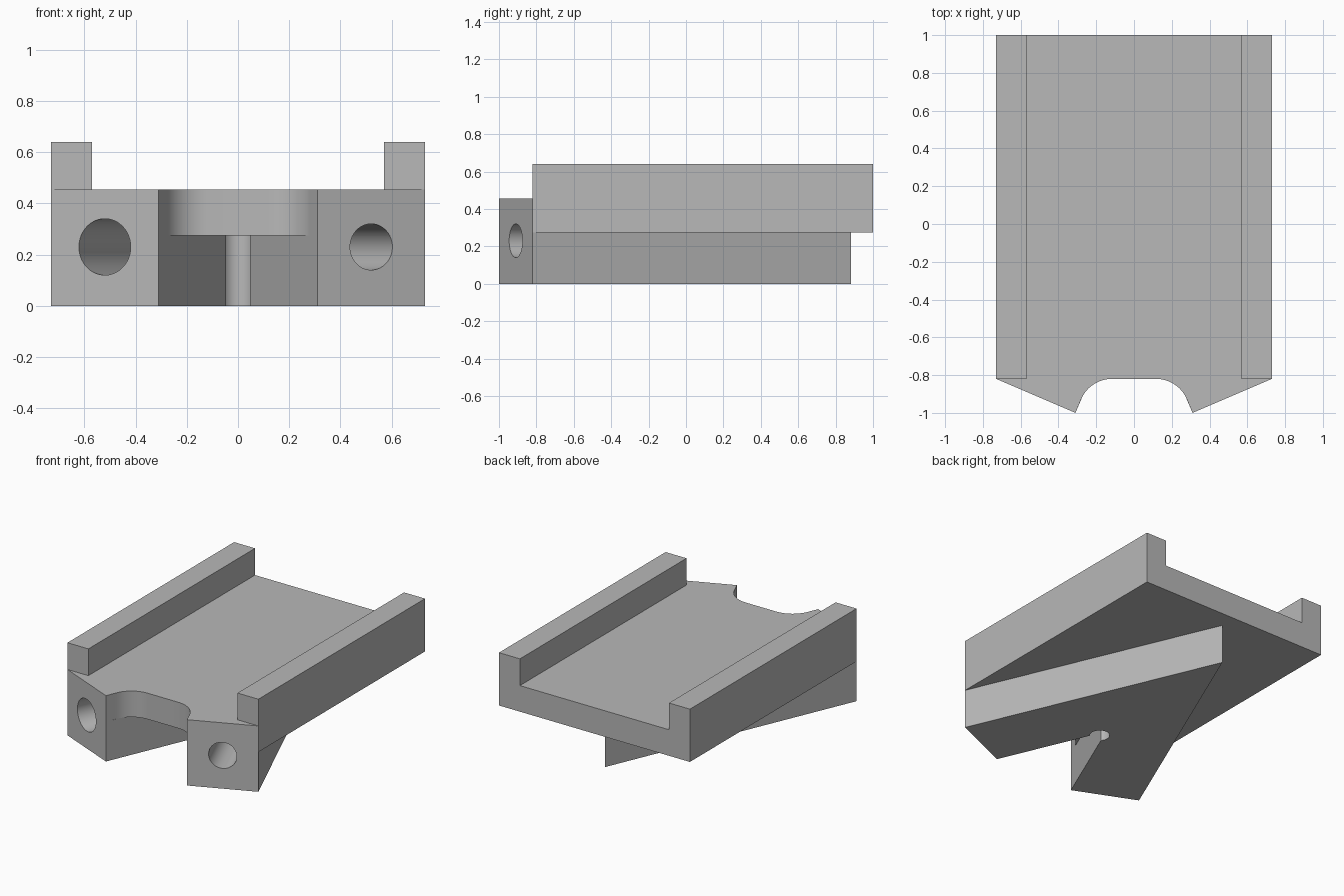
import bpy, bmesh
from math import cos, sin, radians, hypot
from mathutils import Vector

cube = bpy.data.objects.get("Cube")
if cube:
    bpy.data.objects.remove(cube, do_unlink=True)

grey = bpy.data.materials.new("light_grey")
grey.use_nodes = True
GREY = (0.48, 0.48, 0.48, 1)
grey.diffuse_color = GREY
grey.node_tree.nodes["Principled BSDF"].inputs["Base Color"].default_value = GREY

HALF_W, SHOULDER = 0.73, -0.82      # half width and start of the rails
NOSE_X = 0.31                       # inner corner of each front nose
FLOOR, DECK, RAIL_TOP = 0.275, 0.455, 0.64
SLOPE = (HALF_W - NOSE_X) / (1 + SHOULDER)
LENGTH = hypot(1, SLOPE)
LEG_DIR = Vector((1 / LENGTH, SLOPE / LENGTH, 0))   # left-to-centre leg direction


def link(name, bm):
    bmesh.ops.recalc_face_normals(bm, faces=bm.faces)
    mesh = bpy.data.meshes.new(name)
    bm.to_mesh(mesh)
    bm.free()
    mesh.materials.append(grey)
    obj = bpy.data.objects.new(name, mesh)
    bpy.context.collection.objects.link(obj)
    return obj


def prism(name, outline, z0, z1):
    """Extrude a flat outline from z0 up to z1."""
    bm = bmesh.new()
    face = bm.faces.new([bm.verts.new((x, y, z0)) for x, y in outline])
    top = bmesh.ops.extrude_face_region(bm, geom=[face])["geom"]
    bmesh.ops.translate(bm, vec=(0, 0, z1 - z0),
                        verts=[v for v in top if isinstance(v, bmesh.types.BMVert)])
    return link(name, bm)


def rod(name, centre, direction, radius, length):
    """Cylinder used as a cutter."""
    bm = bmesh.new()
    bmesh.ops.create_cone(bm, cap_ends=True, segments=64, radius1=radius,
                          radius2=radius, depth=length)
    obj = link(name, bm)
    obj.location = centre
    obj.rotation_mode = 'QUATERNION'
    obj.rotation_quaternion = Vector((0, 0, 1)).rotation_difference(direction)
    obj.hide_render = True
    return obj


def select(obj):
    bpy.ops.object.select_all(action='DESELECT')
    obj.select_set(True)
    bpy.context.view_layer.objects.active = obj


def cut(obj, cutters):
    select(obj)
    for cutter in cutters:
        mod = obj.modifiers.new("cut", 'BOOLEAN')
        mod.operation = 'DIFFERENCE'
        mod.solver = 'EXACT'
        mod.object = cutter
        bpy.ops.object.modifier_apply(modifier=mod.name)


# Deck plate with a filleted notch between two slanted noses
radius, arc_x = 0.177, 0.117
arc = []
for i in range(17):
    a = radians(157.4 - 67.4 * i / 16)
    arc.append((-arc_x + radius * cos(a), SHOULDER - radius + radius * sin(a)))
left_half = [(-HALF_W, 1), (-HALF_W, SHOULDER), (-NOSE_X, -1)] + arc
outline = left_half + [(-x, y) for x, y in reversed(left_half)]
deck = prism("deck_plate", outline, FLOOR, DECK)

# V-shaped legs underneath, meeting at the back
tip = SHOULDER + HALF_W * SLOPE
crotch = -1 + NOSE_X * SLOPE
legs = prism("v_legs", [(0, tip), (-HALF_W, SHOULDER), (-NOSE_X, -1), (0, crotch),
                        (NOSE_X, -1), (HALF_W, SHOULDER)], 0, FLOOR)

# Side rails
for side, name in ((1, "left_rail"), (-1, "right_rail")):
    inner = 0.57
    prism(name, [(side * inner, SHOULDER), (side * HALF_W, SHOULDER),
                 (side * HALF_W, 1), (side * inner, 1)], DECK, RAIL_TOP)

# Bores running along the legs, and the relief hole in the crotch
bores = []
for side, bore_radius in ((-1, 0.11), (1, 0.09)):
    axis = Vector((-side * LEG_DIR.x, LEG_DIR.y, 0))
    mouth = Vector((side * (HALF_W + NOSE_X) / 2, (SHOULDER - 1) / 2, 0.23))
    bores.append(rod("bore_cutter", mouth + axis * 0.4, axis, bore_radius, 1.2))
relief = rod("relief_cutter", (0, -0.342, FLOOR / 2), Vector((0, 0, 1)), 0.064, 1)
bpy.context.view_layer.update()
cut(deck, bores)
cut(legs, bores + [relief])
for cutter in bores + [relief]:
    bpy.data.objects.remove(cutter, do_unlink=True)

for obj in (deck, legs):
    select(obj)
    bpy.ops.object.shade_smooth_by_angle(angle=radians(20))
